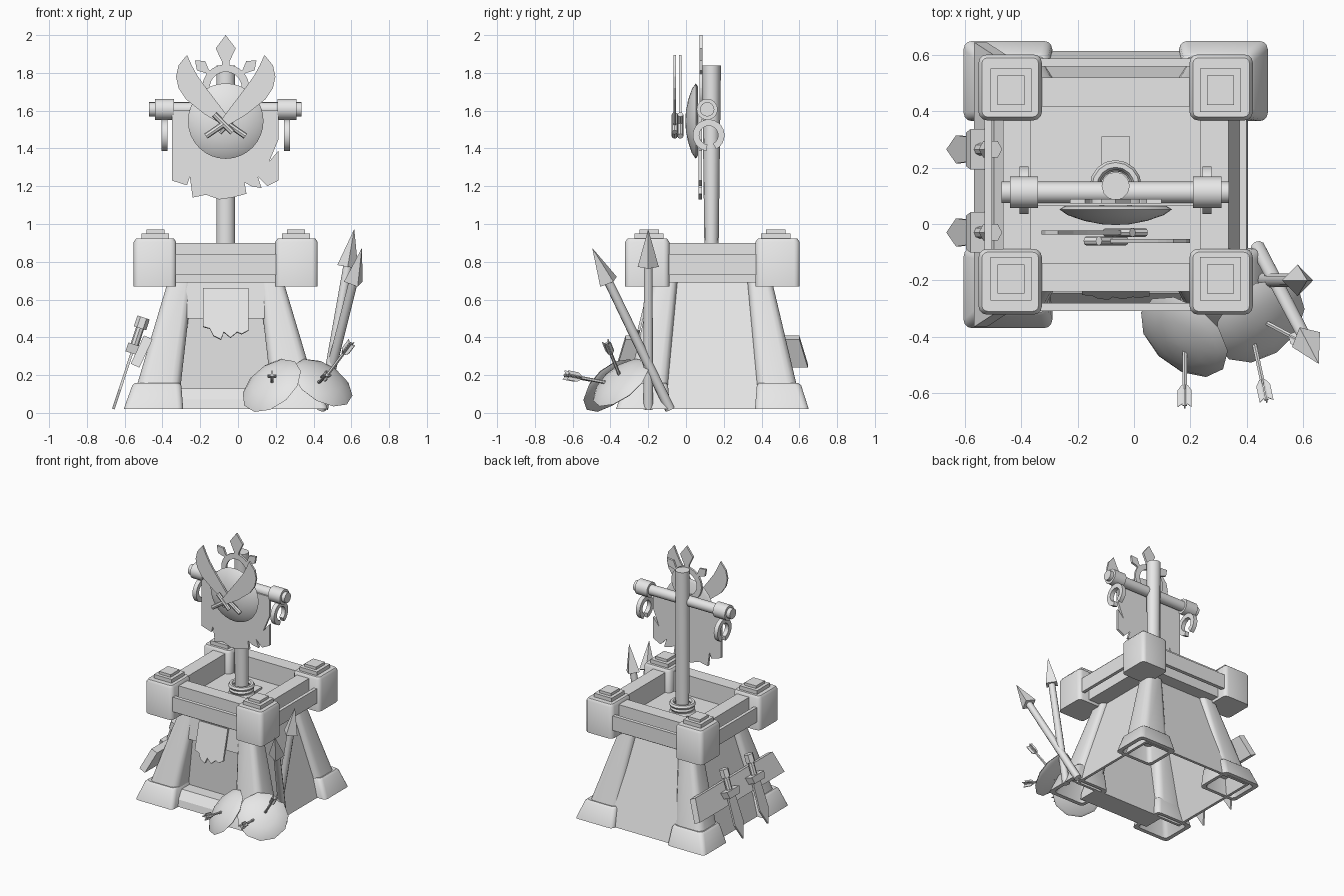
import bpy, bmesh, math
from mathutils import Vector, Matrix

cube = bpy.data.objects.get("Cube")
if cube:
    bpy.data.objects.remove(cube, do_unlink=True)

grey = bpy.data.materials.new("plain grey")
grey.use_nodes = True
grey.diffuse_color = (0.8, 0.8, 0.8, 1)
grey.node_tree.nodes["Principled BSDF"].inputs["Base Color"].default_value = (0.8, 0.8, 0.8, 1)

CX, CY = -0.065, 0.14  # tower axis


def finish(name, bm, smooth=True):
    bmesh.ops.recalc_face_normals(bm, faces=bm.faces)
    me = bpy.data.meshes.new(name)
    bm.to_mesh(me)
    bm.free()
    me.materials.append(grey)
    ob = bpy.data.objects.new(name, me)
    bpy.context.collection.objects.link(ob)
    if smooth:
        bpy.ops.object.select_all(action='DESELECT')
        ob.select_set(True)
        bpy.context.view_layer.objects.active = ob
        bpy.ops.object.shade_smooth_by_angle(angle=math.radians(40))
    return ob


def loft(name, rings, closed=False, **kw):
    """Skin a stack of equal rings; cap the ends, or join them when closed."""
    bm = bmesh.new()
    vs = [[bm.verts.new(p) for p in r] for r in rings]
    n = len(vs[0])
    pairs = list(zip(vs, vs[1:])) + ([(vs[-1], vs[0])] if closed else [])
    for a, b in pairs:
        for i in range(n):
            bm.faces.new((a[i], a[(i + 1) % n], b[(i + 1) % n], b[i]))
    if not closed:
        bm.faces.new(vs[0])
        bm.faces.new(vs[-1])
    return finish(name, bm, **kw)


def rect(x0, x1, y0, y1, z):
    return [(x0, y0, z), (x1, y0, z), (x1, y1, z), (x0, y1, z)]


def round_rect(x0, x1, y0, y1, z, r):
    """Rectangle with rounded corners, three segments each."""
    x0, x1, y0, y1 = min(x0, x1), max(x0, x1), min(y0, y1), max(y0, y1)
    pts = []
    for k, (x, y) in enumerate(((x1 - r, y1 - r), (x0 + r, y1 - r), (x0 + r, y0 + r), (x1 - r, y0 + r))):
        for j in range(4):
            a = math.radians(90 * k + 30 * j)
            pts.append((x + r * math.cos(a), y + r * math.sin(a), z))
    return pts


def box(name, x0, x1, y0, y1, z0, z1):
    return loft(name, [rect(x0, x1, y0, y1, z0), rect(x0, x1, y0, y1, z1)], smooth=False)


def frame(o, u, v):
    u, v = Vector(u).normalized(), Vector(v).normalized()
    n = u.cross(v).normalized()
    return Matrix.Translation(Vector(o)) @ Matrix((u, v, n)).transposed().to_4x4()


def plate(name, pts, m, thick):
    """Extrude a flat outline, centred on the plane of m."""
    return loft(name, [[m @ Vector((a, b, s * thick / 2)) for a, b in pts] for s in (-1, 1)], smooth=False)


def rod(name, p0, p1, r0, r1=None, n=12, **kw):
    p0, p1 = Vector(p0), Vector(p1)
    d = p1 - p0
    bm = bmesh.new()
    m = Matrix.Translation((p0 + p1) / 2) @ d.to_track_quat('Z', 'Y').to_matrix().to_4x4()
    bmesh.ops.create_cone(bm, cap_ends=True, segments=n, radius1=r0,
                          radius2=r0 if r1 is None else r1, depth=d.length, matrix=m)
    return finish(name, bm, **kw)


def dome(name, c, normal, r, depth, n):
    """Shallow round shield whose rim is centred on c."""
    m = Matrix.Translation(Vector(c)) @ Vector(normal).to_track_quat('Z', 'Y').to_matrix().to_4x4()
    prof = [(r * 0.9, -0.012), (r, 0), (r * 0.85, depth * 0.38), (r * 0.55, depth * 0.75),
            (r * 0.25, depth * 0.96), (r * 0.04, depth)]
    return loft(name, [[m @ Vector((q * math.cos(2 * math.pi * i / n), q * math.sin(2 * math.pi * i / n), h))
                        for i in range(n)] for q, h in prof])


def arc_band(name, m, r0, r1, a0, a1, thick, n=20):
    angs = [math.radians(a0 + (a1 - a0) * i / n) for i in range(n + 1)]
    return loft(name, [[m @ Vector((r * math.cos(a), r * math.sin(a), h)) for r, h in
                        ((r0, -thick / 2), (r1, -thick / 2), (r1, thick / 2), (r0, thick / 2))] for a in angs])


# Hollow tower body with a recessed front, door sill, lintel and platform floor
loft("tower_wall", [rect(CX - .47, CX + .47, CY - .29, CY + .475, .02),
                    rect(CX - .27, CX + .27, CY - .31, CY + .28, .70),
                    rect(CX - .25, CX + .25, CY - .29, CY + .26, .70),
                    rect(CX - .45, CX + .45, CY - .27, CY + .455, .02)], closed=True, smooth=False)
loft("door_sill", [rect(CX - .3, CX + .3, CY - .44, CY - .28, .02),
                   rect(CX - .3, CX + .3, CY - .43, CY - .28, .07),
                   rect(CX - .3, CX + .3, CY - .385, CY - .28, .13)], smooth=False)
loft("door_lintel", [rect(CX - .24, CX + .24, CY - .345, CY - .28, .5),
                     rect(CX - .2, CX + .2, CY - .32, CY - .28, .69)], smooth=False)
box("platform_floor", CX - .37, CX + .37, CY - .35, CY + .35, .69, .75)

# Corner legs, hollow feet, blocks and caps
for sx, side in ((-1, "right"), (1, "left")):
    for sy, end in ((-1, "front"), (1, "back")):
        tag = f"{end}_{side}"

        def ring(ix, ox, iy, oy, z, r):
            return round_rect(CX + sx * ix, CX + sx * ox, CY + sy * iy, CY + sy * oy, z, r)
        loft("leg_" + tag, [ring(.24, .475, .235, .45, .13, .05), ring(.175, .305, .185, .315, .70, .035)])
        loft("foot_" + tag, [ring(.225, .54, .225, .51, .02, .03), ring(.235, .495, .235, .47, .145, .03),
                             ring(.245, .48, .245, .455, .158, .03), ring(.28, .45, .28, .42, .15, .03),
                             ring(.25, .51, .25, .48, .02, .03)], closed=True)
        loft("corner_block_" + tag, [ring(.262, .487, .228, .462, .668, .03), ring(.262, .487, .228, .462, .905, .03),
                                     ring(.274, .475, .24, .45, .922, .02)])
        bx, by = CX + sx * .372, CY + sy * .335
        for k, (h, z0, z1) in enumerate(((.073, .91, .95), (.048, .94, .97))):
            box(f"block_cap_{k}_" + tag, bx - h, bx + h, by - h - .004, by + h + .004, z0, z1)


# Top rails, with thin outer planks set off from them
def bar(name, axis, a0, a1, z0, z1):
    if axis == "x":
        box(name, CX - .29, CX + .29, CY + a0, CY + a1, z0, z1)
    else:
        box(name, CX + a0, CX + a1, CY - .26, CY + .26, z0, z1)


for s, e, f in ((-1, "front", "right"), (1, "back", "left")):
    bar("top_rail_" + e, "x", *sorted((s * .278, s * .38)), .69, .9)
    bar("top_rail_" + f, "y", *sorted((s * .30, s * .40)), .69, .9)
    bar("outer_plank_" + e, "x", *sorted((s * .42, s * .448)), .73, .84)
    bar("outer_plank_" + f, "y", *sorted((s * .44, s * .465)), .73, .84)

# Ragged door curtain
plate("door_curtain", [(-.185, .68), (-.185, .47), (-.15, .46), (-.13, .42), (-.09, .40), (-.075, .44),
                       (-.04, .41), (-.005, .44), (.02, .43), (.055, .45), (.055, .68)],
      frame((0, -.36, 0), (1, 0, 0), (0, .24, .95)), .015)

# Banner pole with rope coils and foot plate
N = 12
loft("banner_pole", [[(CX + a * math.cos(2 * math.pi * i / N), .135 + b * math.sin(2 * math.pi * i / N), z)
                      for i in range(N)] for a, b, z in ((.05, .036, .74), (.05, .05, 1.84))])
box("pole_foot_plate", CX - .05, CX + .05, .1, .31, .745, .765)
for k in range(3):
    R, r = .075 - .006 * (k % 2), .017
    loft(f"rope_coil_{k}", [[(CX + (R + r * math.cos(b)) * math.cos(a), .135 + (R + r * math.cos(b)) * math.sin(a),
                              .775 + .03 * k + r * math.sin(b))
                             for b in (math.pi * j / 3 for j in range(6))]
                            for a in (math.pi * i / 8 for i in range(16))], closed=True)

# Crossbar with collars and open hanging rings
rod("crossbar", (-.47, .112, 1.607), (.337, .112, 1.607), .038, n=16)
for x, t in ((-.39, "right"), (.26, "left")):
    rod("crossbar_collar_" + t, (x - .05, .112, 1.607), (x + .05, .112, 1.607), .056, n=16)
    arc_band("hanging_ring_" + t, frame((x, .12, 1.47), (0, 1, 0), (0, 0, 1)), .05, .084, -62, 262, .032)

# Ragged banner
plate("banner", [(-.35, 1.6), (-.35, 1.23), (-.27, 1.205), (-.255, 1.25), (-.24, 1.14), (-.17, 1.155),
                 (-.1, 1.13), (-.03, 1.14), (.045, 1.16), (.035, 1.22), (.07, 1.2), (.125, 1.19),
                 (.105, 1.25), (.155, 1.2), (.215, 1.23), (.215, 1.39), (.165, 1.33), (.215, 1.45), (.215, 1.6)],
      frame((0, .075, 0), (1, 0, 0), (0, 0, 1)), .018)

# Crest of ring and spikes behind the round shield
crest = (CX, .08, 1.72)
arc_band("crest_ring", frame(crest, (1, 0, 0), (0, 0, 1)), .085, .125, 0, 360, .016, 32)
for ang, s, t in ((0, 1.0, "middle"), (48, .62, "left"), (-48, .62, "right")):
    a = math.radians(ang)
    up, across = (math.sin(a), 0, math.cos(a)), (math.cos(a), 0, -math.sin(a))
    plate("crest_spike_" + t, [(-.02 * s, .11), (.02 * s, .11), (.02 * s, .12 + .02 * s), (.053 * s, .12 + .09 * s),
                               (0, .12 + .16 * s), (-.053 * s, .12 + .09 * s), (-.02 * s, .12 + .02 * s)],
          frame(crest, across, up), .016)
dome("banner_shield", (CX, .052, 1.545), (0, -1, 0), .2, .055, 32)

# Crossed curved swords, mirrored about the shield
BLADE = [(.0, 1.515), (-.025, 1.55), (.02, 1.61), (.1, 1.715), (.15, 1.785), (.18, 1.84), (.205, 1.895),
         (.25, 1.84), (.263, 1.78), (.25, 1.72), (.21, 1.66), (.11, 1.58)]
for s, y, t in ((1, -.06, "left"), (-1, -.03, "right")):
    m = frame((CX, y, 0), (s, 0, 0), (0, 0, 1))
    plate("sword_blade_" + t, BLADE, m, .014)
    rod("sword_handle_" + t, (CX - s * .105, y, 1.465), (CX - s * .01, y, 1.53), .016, n=8)
    rod("sword_guard_" + t, (CX - s * .06, y, 1.58), (CX + s * .035, y, 1.485), .016, n=8)

# Weapon rack on the side with two short swords
plate("rack_board", [(-.365, 0), (.645, 0), (.6, .165), (-.32, .165)],
      frame((-.545, 0, .25), (0, 1, 0), (.07, 0, .15)), .05)
for y, t in ((.265, "back"), (-.03, "front")):
    down = Vector((-.16, 0, -.485)).normalized()
    top = Vector((-.5, y, .505))
    m = frame(top, (0, 1, 0), down)
    plate("rack_sword_blade_" + t, [(-.04, .18), (.04, .18), (.05, .4), (0, .51), (-.05, .4)], m, .014)
    plate("rack_sword_guard_" + t, [(-.072, .15), (.072, .15), (.06, .2), (-.06, .2)], m, .07)
    rod("rack_sword_handle_" + t, top + down * .03, top + down * .17, .022, n=8)
    rod("rack_sword_pommel_" + t, top, top + down * .06, .034, n=6, smooth=False)

# Shields leaning on the front corner
dome("ground_shield_right", (.178, -.4, .145), (-.5, -.6, .62), .18, .05, 11)
dome("ground_shield_left", (.447, -.345, .16), (.45, -.55, .7), .178, .05, 11)

# Arrows stuck in the shields, with crossed fletching
for k, (p, q) in enumerate((((.18, -.4, .155), (.18, -.645, .2)), ((.415, -.37, .15), (.47, -.625, .2)),
                            ((.45, -.34, .17), (.6, -.42, .37)))):
    p, q = Vector(p), Vector(q)
    d = (q - p).normalized()
    rod(f"arrow_shaft_{k}", p, q, .009, n=6)
    side = d.cross(Vector((0, 0, 1)))
    for j, u in enumerate((side, d.cross(side))):
        plate(f"arrow_feather_{k}_{j}", [(-.01, -.075), (.01, -.075), (.025, -.055), (.025, .005), (0, -.012),
                                         (-.025, .005), (-.025, -.055)], frame(q, u, d), .006)

# Spears leaning on the tower
for p, q, t in (((.45, -.2, .02), (.615, -.2, .97), "upright"), ((.44, -.085, .02), (.655, -.495, .87), "leaning")):
    p, q = Vector(p), Vector(q)
    d = (q - p).normalized()
    rod("spear_shaft_" + t, p, q - d * .15, .027, .024, n=10)
    rod("spear_head_" + t, q - d * .2, q, .056, .001, n=4, smooth=False)
